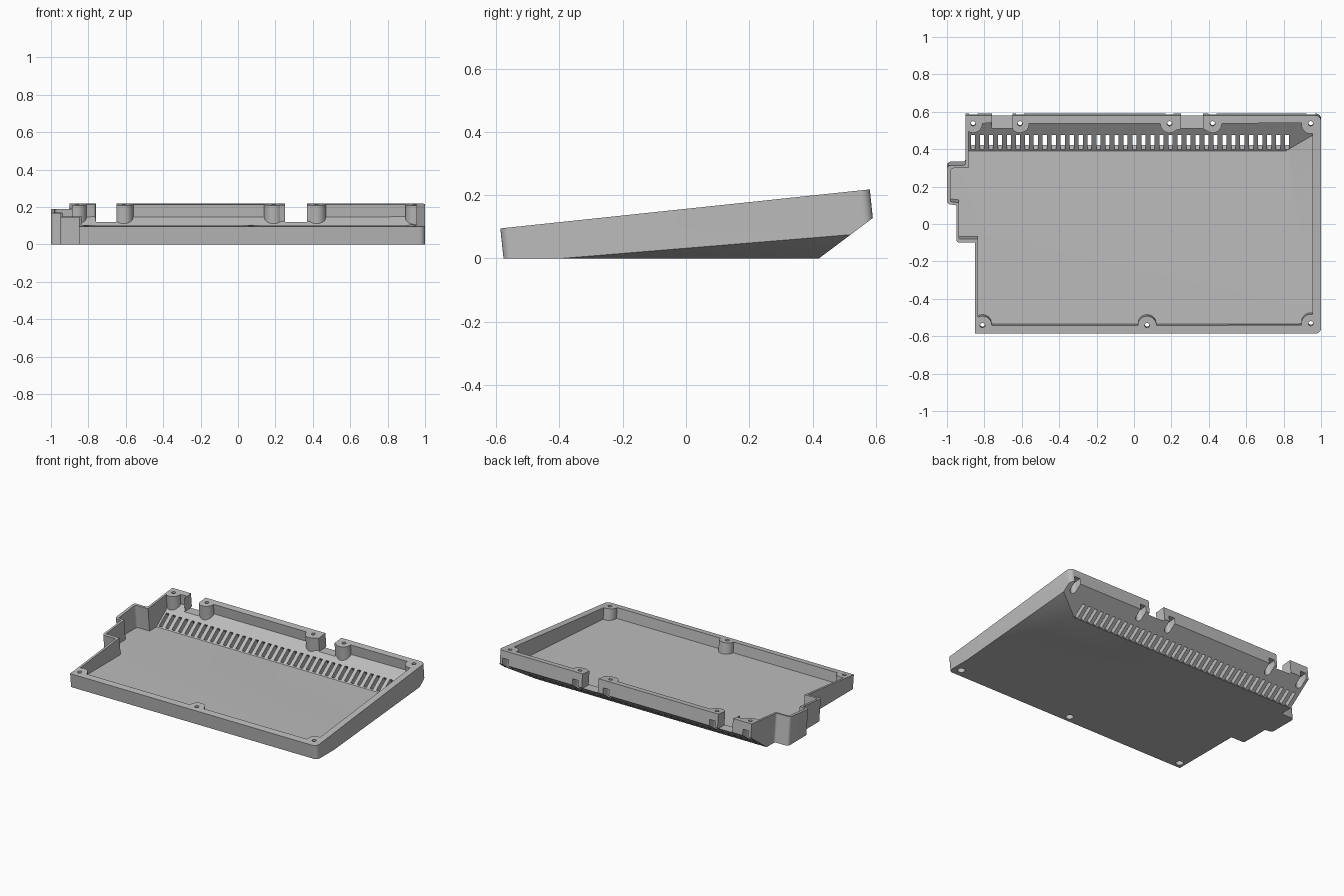
import bpy, bmesh, math
from mathutils import Matrix, Vector

if "Cube" in bpy.data.objects:
    bpy.data.objects.remove(bpy.data.objects["Cube"])

grey = bpy.data.materials.new("plain_grey")
grey.use_nodes = True
grey.diffuse_color = (0.5, 0.5, 0.5, 1)
grey.node_tree.nodes["Principled BSDF"].inputs["Base Color"].default_value = (0.5, 0.5, 0.5, 1)

# The rim lies in a plane tilted about x; walls stand square to it
TILT = Matrix.Translation((0, 0, 0.157)) @ Matrix.Rotation(math.radians(6.03), 4, 'X')


def arc(cx, cy, r, start, end, n=10):
    angles = [math.radians(start + (end - start) * i / n) for i in range(n + 1)]
    return [(cx + r * math.cos(a), cy + r * math.sin(a)) for a in angles]


def add_prism(bm, outline, low, high):
    """Extrude an outline square to the rim plane."""
    rings = [[bm.verts.new(TILT @ Vector((x, y, w))) for x, y in outline] for w in (low, high)]
    bm.faces.new(rings[0])
    bm.faces.new(rings[1])
    n = len(outline)
    for i in range(n):
        j = (i + 1) % n
        bm.faces.new((rings[0][i], rings[0][j], rings[1][j], rings[1][i]))


def trim(bm, planes):
    """Cut away everything beyond each plane and close the cut."""
    for point, normal in planes:
        bmesh.ops.bisect_plane(bm, geom=bm.verts[:] + bm.edges[:] + bm.faces[:], dist=1e-5,
                               plane_co=point, plane_no=Vector(normal).normalized(),
                               clear_outer=True)
        bmesh.ops.holes_fill(bm, edges=[e for e in bm.edges if e.is_boundary], sides=0)


def finish(bm, name):
    bmesh.ops.recalc_face_normals(bm, faces=bm.faces[:])
    mesh = bpy.data.meshes.new(name)
    bm.to_mesh(mesh)
    bm.free()
    mesh.materials.append(grey)
    obj = bpy.data.objects.new(name, mesh)
    bpy.context.collection.objects.link(obj)
    return obj


def cut(target, cutter):
    mod = target.modifiers.new("cut", 'BOOLEAN')
    mod.operation = 'DIFFERENCE'
    mod.solver = 'EXACT'
    mod.object = cutter
    bpy.context.view_layer.objects.active = target
    bpy.ops.object.modifier_apply(modifier=mod.name)
    bpy.data.objects.remove(cutter)


# Outer body with stepped side, back chamfer and side chamfer
outer = ([(-0.85, -0.59)] + arc(0.97, -0.56, 0.03, -90, 0, 6) + arc(0.97, 0.554, 0.03, 0, 90, 6)
         + [(-0.9, 0.584), (-0.9, 0.335)] + arc(-0.915, 0.33, 0.015, 0, -90, 4)
         + arc(-0.98, 0.295, 0.02, 90, 180, 4) + arc(-0.98, 0.125, 0.02, 180, 270, 4)
         + [(-0.95, 0.1)] + arc(-0.935, -0.085, 0.015, 180, 270, 4) + [(-0.85, -0.1)])
bm = bmesh.new()
add_prism(bm, outer, -0.4, 0)
trim(bm, [((0, 0, 0), (0, 0, -1)),
          ((0, 0.42, 0), (0, 0.6, -0.8)),
          ((0.83, 0.42, 0), (0.0615, 0.0128, -0.156))])
tray = finish(bm, "tray_shell")

# Inner cavity, its outline bulging around the screw bosses
R = 0.05
inner = (arc(-0.81, -0.545, R, 120, 0) + arc(0.07, -0.545, R, 180, 0, 14)
         + arc(0.945, -0.535, R, 190, 78) + arc(0.945, 0.535, R, 282, 170)
         + arc(0.42, 0.54, R, 0, -135) + [(0.37, 0.51), (0.25, 0.51)]
         + arc(0.19, 0.54, R, -45, -180) + arc(-0.61, 0.54, R, 0, -135)
         + [(-0.65, 0.51), (-0.76, 0.51), (-0.765, 0.545)] + arc(-0.86, 0.54, R, 0, -120)
         + [(-0.885, 0.3)] + arc(-0.965, 0.285, 0.015, 90, 180, 4)
         + [(-0.98, 0.12), (-0.935, 0.115), (-0.935, -0.08), (-0.835, -0.08)])
bm = bmesh.new()
add_prism(bm, inner, -0.4, 0.06)
trim(bm, [((0, 0, 0.03), (0, 0, -1)),
          ((0, 0.39, 0.03), (0, 0.6, -0.8)),
          ((0.81, 0.39, 0.03), (0.89, 0.15, -2.24))])
cut(tray, finish(bm, "cavity_cutter"))

# Row of vent slots through the back chamfer
bm = bmesh.new()
lean = Matrix.Rotation(math.atan2(0.6, 0.8), 4, 'X')
for i in range(36):
    place = Matrix.Translation((-0.861 + 0.048 * i, 0.437, 0.065)) @ lean
    bmesh.ops.create_cube(bm, size=1, matrix=place @ Matrix.Diagonal((0.022, 0.098, 0.16, 1)))
cut(tray, finish(bm, "vent_cutter"))

# Two cable notches in the back wall
bm = bmesh.new()
for x, width in ((-0.705, 0.11), (0.31, 0.12)):
    place = Matrix.Translation((x, 0.578, 0.22))
    bmesh.ops.create_cube(bm, size=1, matrix=place @ Matrix.Diagonal((width, 0.15, 0.2, 1)))
cut(tray, finish(bm, "notch_cutter"))

# Screw recesses: open to the back wall at the back, round at the front
back = [(x, 0.54) for x in (-0.86, -0.61, 0.19, 0.42, 0.945)]
front = [(-0.81, -0.545), (0.07, -0.545), (0.945, -0.535)]
bm = bmesh.new()
for x, y in back:
    add_prism(bm, arc(x, y, 0.022, 180, 360, 12) + [(x + 0.022, 0.65), (x - 0.022, 0.65)],
              -0.35, -0.05)
for x, y in front:
    add_prism(bm, arc(x, y, 0.024, 0, 345, 23), -0.35, -0.065)
cut(tray, finish(bm, "recess_cutter"))

# Screw holes through every boss
bm = bmesh.new()
for x, y in back + front:
    add_prism(bm, arc(x, y, 0.013, 0, 337.5, 15), -0.38, 0.03)
cut(tray, finish(bm, "hole_cutter"))

bpy.ops.object.select_all(action='DESELECT')
tray.select_set(True)
bpy.context.view_layer.objects.active = tray
bpy.ops.object.shade_smooth_by_angle(angle=math.radians(25))
